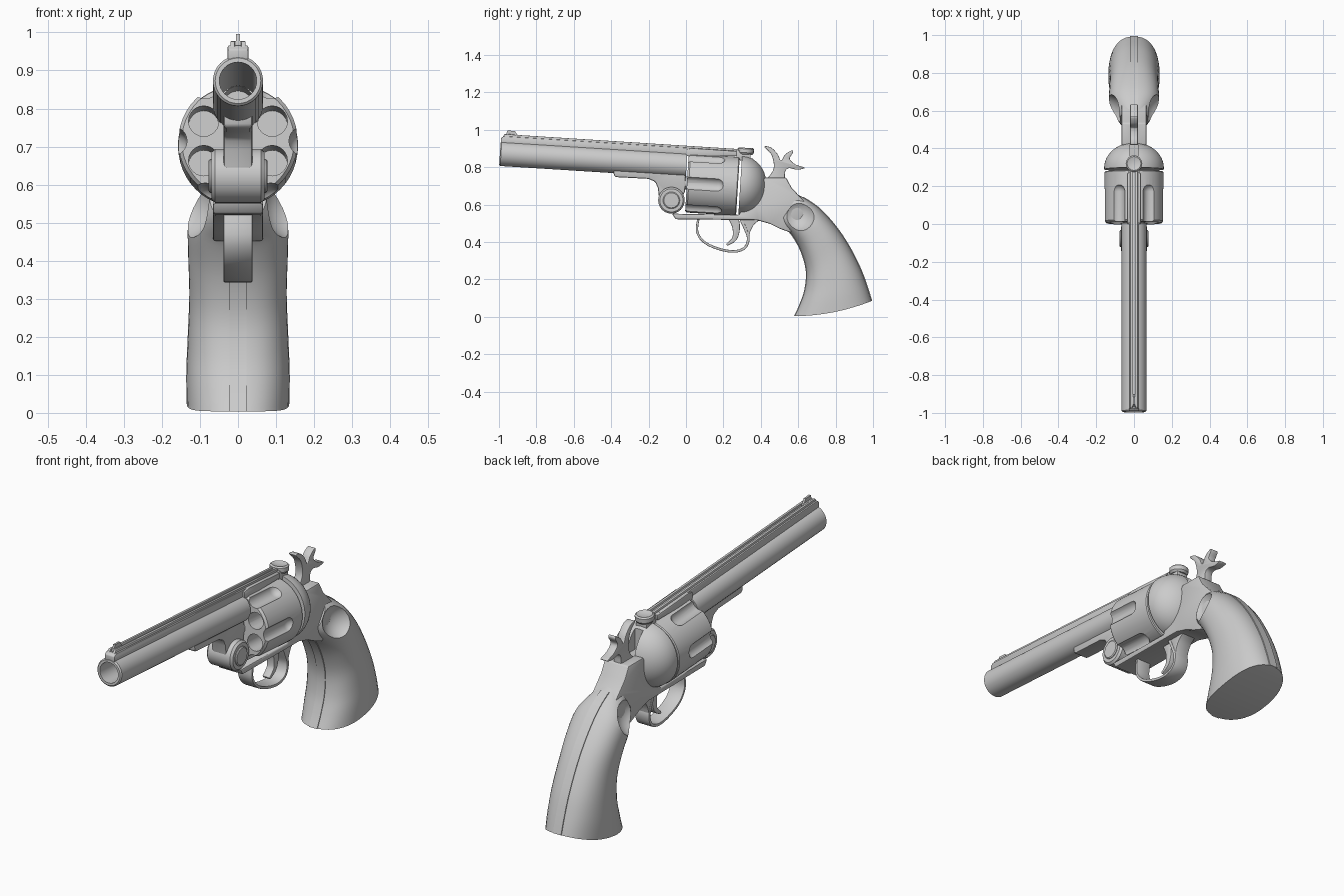
import bpy, bmesh, math
from mathutils import Vector

if "Cube" in bpy.data.objects:
    bpy.data.objects.remove(bpy.data.objects["Cube"])

TILT = math.radians(3.6)
D = Vector((0, math.cos(TILT), -math.sin(TILT)))   # bore direction, muzzle to rear
U = Vector((0, math.sin(TILT), math.cos(TILT)))
X = Vector((1, 0, 0))
DRUM = Vector((0, 0.005, 0.715))                   # centre of the drum's front face
MUZZLE = Vector((0, -0.995, 0.873))


def activate(ob):
    bpy.ops.object.select_all(action='DESELECT')
    ob.select_set(True)
    bpy.context.view_layer.objects.active = ob


def finish(name, bm, bevel=0.0):
    bmesh.ops.remove_doubles(bm, verts=bm.verts, dist=1e-5)
    bmesh.ops.recalc_face_normals(bm, faces=bm.faces)
    me = bpy.data.meshes.new(name)
    bm.to_mesh(me)
    bm.free()
    ob = bpy.data.objects.new(name, me)
    bpy.context.collection.objects.link(ob)
    if bevel:
        activate(ob)
        m = ob.modifiers.new("bevel", 'BEVEL')
        m.width, m.segments, m.limit_method = bevel, 2, 'ANGLE'
        m.angle_limit = math.radians(40)
        bpy.ops.object.modifier_apply(modifier=m.name)
    return ob


def smooth(ob):
    activate(ob)
    bpy.ops.object.shade_smooth_by_angle(angle=math.radians(35))


def cut(ob, cutter):
    activate(ob)
    m = ob.modifiers.new("cut", 'BOOLEAN')
    m.operation, m.object, m.solver = 'DIFFERENCE', cutter, 'EXACT'
    bpy.ops.object.modifier_apply(modifier=m.name)
    bpy.data.objects.remove(cutter)


def lathe(name, origin, prof, n=32, axis=D, side=X, closed=False):
    """Turn (distance along axis, radius) points around an axis."""
    other, bm = axis.cross(side), bmesh.new()
    rings = [[bm.verts.new(origin + axis * t + (side * math.cos(a) + other * math.sin(a)) * max(r, 1e-7))
              for a in (2 * math.pi * i / n for i in range(n))] for t, r in prof]
    pairs = list(zip(rings, rings[1:])) + ([(rings[-1], rings[0])] if closed else [])
    for r0, r1 in pairs:
        for i in range(n):
            j = (i + 1) % n
            bm.faces.new((r0[i], r0[j], r1[j], r1[i]))
    return finish(name, bm)


def plate(name, pts, x0, x1, bevel=0.005):
    """Extrude a (y, z) side profile from x0 to x1."""
    bm = bmesh.new()
    a = [bm.verts.new((x0, y, z)) for y, z in pts]
    b = [bm.verts.new((x1, y, z)) for y, z in pts]
    bm.faces.new(a)
    bm.faces.new(b)
    for i in range(len(pts)):
        j = (i + 1) % len(pts)
        bm.faces.new((a[i], a[j], b[j], b[i]))
    return finish(name, bm, bevel)


def spline(pts, k=5):
    """Catmull-Rom resampling of tuples."""
    p = [pts[0]] + list(pts) + [pts[-1]]
    out = []
    for i in range(1, len(p) - 2):
        for s in range(k):
            t = s / k
            out.append(tuple(0.5 * (2 * b + (c - a) * t + (2 * a - 5 * b + 4 * c - d) * t * t
                                    + (3 * b - a - 3 * c + d) * t ** 3)
                             for a, b, c, d in zip(p[i - 1], p[i], p[i + 1], p[i + 2])))
    return out + [tuple(pts[-1])]


def ribbon(pts, widths):
    """Outline of a path with varying thickness."""
    left, right = [], []
    for i, (y, z) in enumerate(pts):
        a, b = pts[max(i - 1, 0)], pts[min(i + 1, len(pts) - 1)]
        n = Vector((-(b[1] - a[1]), b[0] - a[0])).normalized()
        w = widths[0] + (widths[1] - widths[0]) * i / (len(pts) - 1)
        left.append((y + n.x * w, z + n.y * w))
        right.append((y - n.x * w, z - n.y * w))
    return left + right[::-1]


def box(x0, x1, y0, y1, z0, z1):
    return plate("cutter", [(y0, z0), (y1, z0), (y1, z1), (y0, z1)], x0, x1, 0)


# barrel: hollow tube with softened muzzle
smooth(lathe("barrel", MUZZLE, [(0, .049), (0, .06), (.006, .066), (1.0, .066), (1.0, .049)], 32, closed=True))

# top rib over barrel and drum, twin rails, front blade
smooth(plate("top_rib", [(-.99, .925), (-.99, .955), (-.975, .966), (.29, .886), (.29, .858), (0, .868), (0, .86)], -.027, .027, .004))
for s in (-1, 1):
    smooth(plate("rib_rail", [(-.985, .955), (-.97, .977), (.285, .897), (.285, .88)], s * .008, s * .02, .002))
    smooth(plate("rear_rail", [(.0, .86), (.0, .895), (.03, .902), (.27, .886), (.27, .86)], s * .022, s * .036, .003))
smooth(plate("front_sight_base", [(-.965, .95), (-.965, .978), (-.9, .974), (-.9, .95)], -.012, .012, .002))
smooth(plate("front_sight_blade", [(-.963, .97), (-.955, .996), (-.915, .994), (-.9, .97)], -.005, .005, 0))

# latch on top of the recoil shield
smooth(plate("latch_stem", [(.27, .84), (.27, .89), (.345, .885), (.345, .83)], -.03, .03, .004))
smooth(lathe("latch_cap", Vector((0, .318, .868)), [(0, 0), (0, .036), (.01, .044), (.03, .044), (.036, .037), (.03, .02), (.03, 0)],
             16, axis=U))

# lug below the barrel, reaching down to the hinge
lug = [(-.39, .80), (-.385, .752), (-.37, .747), (-.2, .738), (-.165, .722), (-.15, .69), (-.145, .64),
       (-.1, .60), (-.04, .60), (-.005, .67), (0, .79)]
smooth(plate("barrel_lug", lug, -.038, .038, .008))
smooth(lathe("hinge_knuckle", Vector((-.07, -.078, .623)), [(0, 0), (0, .062), (.01, .071), (.13, .071), (.14, .062), (.14, 0)],
             32, axis=X, side=Vector((0, 1, 0))))
smooth(lathe("hinge_screw", Vector((-.077, -.078, .623)), [(0, 0), (0, .04), (.004, .045), (.15, .045), (.154, .04), (.154, 0)],
             32, axis=X, side=Vector((0, 1, 0))))
smooth(lathe("drum_pin", DRUM, [(-.05, 0), (-.05, .035), (.05, .035), (.05, 0)], 20))

# drum with six chambers and six flutes
drum = lathe("drum", DRUM, [(0, 0), (0, .148), (.01, .157), (.268, .157), (.273, .153), (.273, 0)], 48)
for i in range(6):
    a = math.radians(30 + 60 * i)
    hole = DRUM + (X * math.cos(a) + U * math.sin(a)) * .104
    cut(drum, lathe("cutter", hole, [(-.02, 0), (-.02, .04), (.2, .04), (.2, 0)], 24))
    a += math.radians(30)
    flute = DRUM + (X * math.cos(a) + U * math.sin(a)) * .172
    tip = [(.16 + .038 * math.sin(t), .038 * math.cos(t)) for t in (math.pi / 2 * k / 6 for k in range(7))]
    cut(drum, lathe("cutter", flute, [(-.02, 0), (-.02, .038)] + tip, 24))
smooth(drum)

# recoil shield: dome split by the hammer slot
dome = [(.285, 0), (.285, .158)] + [(.292 + .135 * math.sin(t), .158 * math.cos(t))
                                    for t in (math.pi / 2 * k / 12 for k in range(13))]
shield = lathe("recoil_shield", DRUM + U * .006, dome, 48)
cut(shield, box(-.022, .022, .36, .6, .74, 1))
smooth(shield)

# frame: bottom bar and rear body
body = [(-.075, .552), (-.055, .522), (.38, .517), (.45, .497), (.5, .472), (.56, .45), (.66, .59), (.607, .645),
        (.565, .69), (.535, .745), (.42, .745), (.39, .69), (.37, .6), (.295, .572), (.285, .545)]
frame = plate("frame", body, -.066, .066, .007)
cut(frame, box(-.022, .022, .4, .52, .70, 1))
smooth(frame)

# hammer with curled thumb spur
hammer = [(.41, .72), (.455, .765), (.47, .81), (.455, .87), (.418, .91), (.455, .905), (.49, .87), (.508, .835),
          (.53, .868), (.565, .89), (.572, .878), (.555, .845), (.585, .815), (.635, .797), (.595, .787),
          (.55, .795), (.53, .775), (.53, .72)]
smooth(plate("hammer", spline(hammer, 4), -.02, .02, .003))

# trigger guard with rear web, and trigger
guard = spline([(.067, .53), (.06, .455), (.1, .398), (.18, .362), (.26, .35), (.315, .37), (.333, .42), (.315, .475), (.29, .53)])
smooth(plate("trigger_guard", ribbon(guard, (.006, .008)), -.038, .038, .003))
web = spline([(.29, .53), (.318, .48), (.333, .42), (.345, .46), (.37, .50), (.42, .53)], 4)
smooth(plate("guard_web", web, -.036, .036, .003))
trigger = spline([(.25, .54), (.268, .48), (.26, .42), (.218, .385)])
smooth(plate("trigger", ribbon(trigger, (.028, .006)), -.02, .02, .004))

# grip: lofted sections (front y, front z, back y, back z, half width, sag)
sections = [(.50, .50, .60, .652, .075, 0), (.53, .474, .655, .622, .105, 0), (.568, .435, .722, .572, .13, 0),
            (.615, .35, .80, .485, .131, 0), (.643, .245, .868, .385, .128, 0), (.635, .145, .93, .265, .132, 0),
            (.608, .065, .968, .165, .136, .008), (.58, .004, .993, .085, .135, .02)]
dense = spline(sections, 4)
N = 40


def power(v):
    return math.copysign(abs(v) ** .85, v)


bm = bmesh.new()
rings = []
for fy, fz, by, bz, hw, sag in dense:
    ring = []
    for i in range(N):
        a = 2 * math.pi * i / N
        c = power(math.cos(a))
        ring.append(bm.verts.new((hw * power(math.sin(a)), (fy + by) / 2 + c * (by - fy) / 2,
                                  (fz + bz) / 2 + c * (bz - fz) / 2 - sag * (1 - c * c))))
    rings.append(ring)
for r0, r1 in zip(rings, rings[1:]):
    for i in range(N):
        j = (i + 1) % N
        bm.faces.new((r0[i], r0[j], r1[j], r1[i]))
for r in (rings[0], rings[-1]):
    for i in range(N // 2):
        bm.faces.new([r[k] for k in dict.fromkeys((i, i + 1, N - i - 1, (N - i) % N))])
grip = finish("grip", bm)
# round thumb scoops near the top of the grip
for s in (-1, 1):
    ball = [(-.1 * math.cos(t), .1 * math.sin(t)) for t in (math.pi * k / 20 for k in range(21))]
    cut(grip, lathe("cutter", Vector((s * .16, .595, .55)), ball, 32))
smooth(grip)

# metal strap running round the grip's front and back edges
front, back = [], []
for fy, fz, by, bz, hw, sag in dense[2:]:
    e = Vector((by - fy, bz - fz)).normalized() * .003
    front.append((fy - e.x, fz - e.y))
    back.append((by + e.x, bz + e.y))
smooth(plate("grip_strap", front + back[::-1], -.022, .022, 0))
